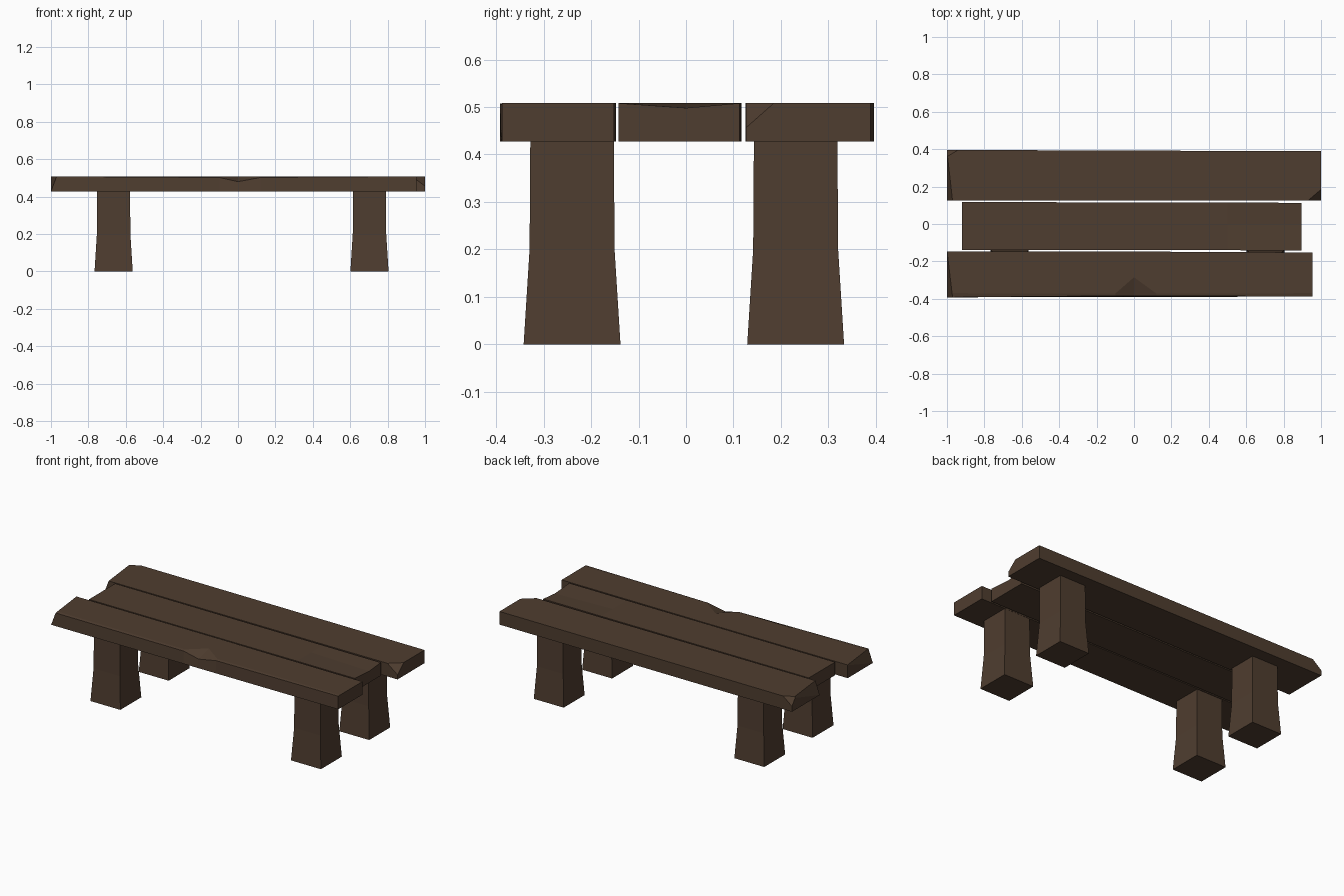
import bpy, bmesh
from mathutils import Vector

if "Cube" in bpy.data.objects:
    bpy.data.objects.remove(bpy.data.objects["Cube"])

wood = bpy.data.materials.new("dark brown wood")
wood.diffuse_color = (0.078, 0.047, 0.029, 1)
wood.use_nodes = True
wood.node_tree.nodes["Principled BSDF"].inputs["Base Color"].default_value = wood.diffuse_color

ZB, ZT = 0.427, 0.508   # underside and top of the planks


def loft(name, sections, chips=()):
    """Skin a closed solid through sections; slice off chips given as three plane points."""
    bm = bmesh.new()
    rings = [[bm.verts.new(p) for p in s] for s in sections]
    n = len(rings[0])
    for a, b in zip(rings, rings[1:]):
        for i in range(n):
            j = (i + 1) % n
            bm.faces.new((a[i], a[j], b[j], b[i]))
    bm.faces.new(rings[0])
    bm.faces.new(rings[-1])
    centre = sum((v.co for v in bm.verts), Vector()) / len(bm.verts)
    for pts in chips:
        a, b, c = map(Vector, pts)
        no = (b - a).cross(c - a).normalized()
        if no.dot(centre - a) > 0:
            no = -no
        geom = bm.verts[:] + bm.edges[:] + bm.faces[:]
        cut = bmesh.ops.bisect_plane(bm, geom=geom, plane_co=a, plane_no=no,
                                     clear_outer=True)["geom_cut"]
        bmesh.ops.holes_fill(bm, edges=[e for e in cut if isinstance(e, bmesh.types.BMEdge)])
    bmesh.ops.recalc_face_normals(bm, faces=bm.faces[:])
    me = bpy.data.meshes.new(name)
    bm.to_mesh(me)
    bm.free()
    me.materials.append(wood)
    ob = bpy.data.objects.new(name, me)
    bpy.context.collection.objects.link(ob)
    return ob


def section(x, y0, y1, ym, zm=ZT, zf=ZT, lean=0.0):
    """Five-point plank section: bottom, back top, inner top point, front top."""
    return [(x, y0, ZB), (x, y1, ZB), (x, y1, ZT), (x, ym, zm), (x, y0 + lean, zf)]


# front plank with a chip in the middle of its front edge and a slanted left end
loft("front_plank", [
    section(-1.0, -0.392, -0.147, -0.37),
    section(-0.1, -0.390, -0.147, -0.372, zf=0.502, lean=0.006),
    section(0.0, -0.390, -0.147, -0.285, zf=0.48, lean=0.006),
    section(0.12, -0.390, -0.148, -0.372, zf=0.502, lean=0.006),
    section(0.955, -0.388, -0.152, -0.37),
], [[(-1, -0.392, ZB), (-0.97, -0.392, ZT), (-1, -0.14, ZT)]])

# middle plank, worn down slightly at the right end
loft("middle_plank", [
    section(-0.92, -0.138, 0.117, 0.0),
    section(0.5, -0.140, 0.115, 0.0),
    section(0.895, -0.142, 0.113, 0.0, zm=0.498),
])

# back plank with broken corners
loft("back_plank", [
    section(-1.0, 0.125, 0.396, 0.26),
    section(1.0, 0.126, 0.389, 0.26),
], [
    [(-1, 0.125, ZB), (-0.97, 0.125, ZT), (-1, 0.39, ZT)],
    [(-1, 0.396, 0.46), (-1, 0.36, ZT), (-0.94, 0.396, ZT)],
    [(1, 0.125, 0.455), (1, 0.185, ZT), (0.93, 0.125, ZT)],
])

# four square legs flaring towards the ground
for xn, cx in (("left", -0.665), ("right", 0.703)):
    for yn, cy in (("front", -0.240), ("back", 0.231)):
        rings = []
        for z, h in ((0, 0.102), (0.2, 0.0895), (ZB + 0.002, 0.088)):
            rings.append([(cx + sx * h, cy + sy * h, z)
                          for sx, sy in ((-1, -1), (1, -1), (1, 1), (-1, 1))])
        loft(f"{yn}_{xn}_leg", rings)
